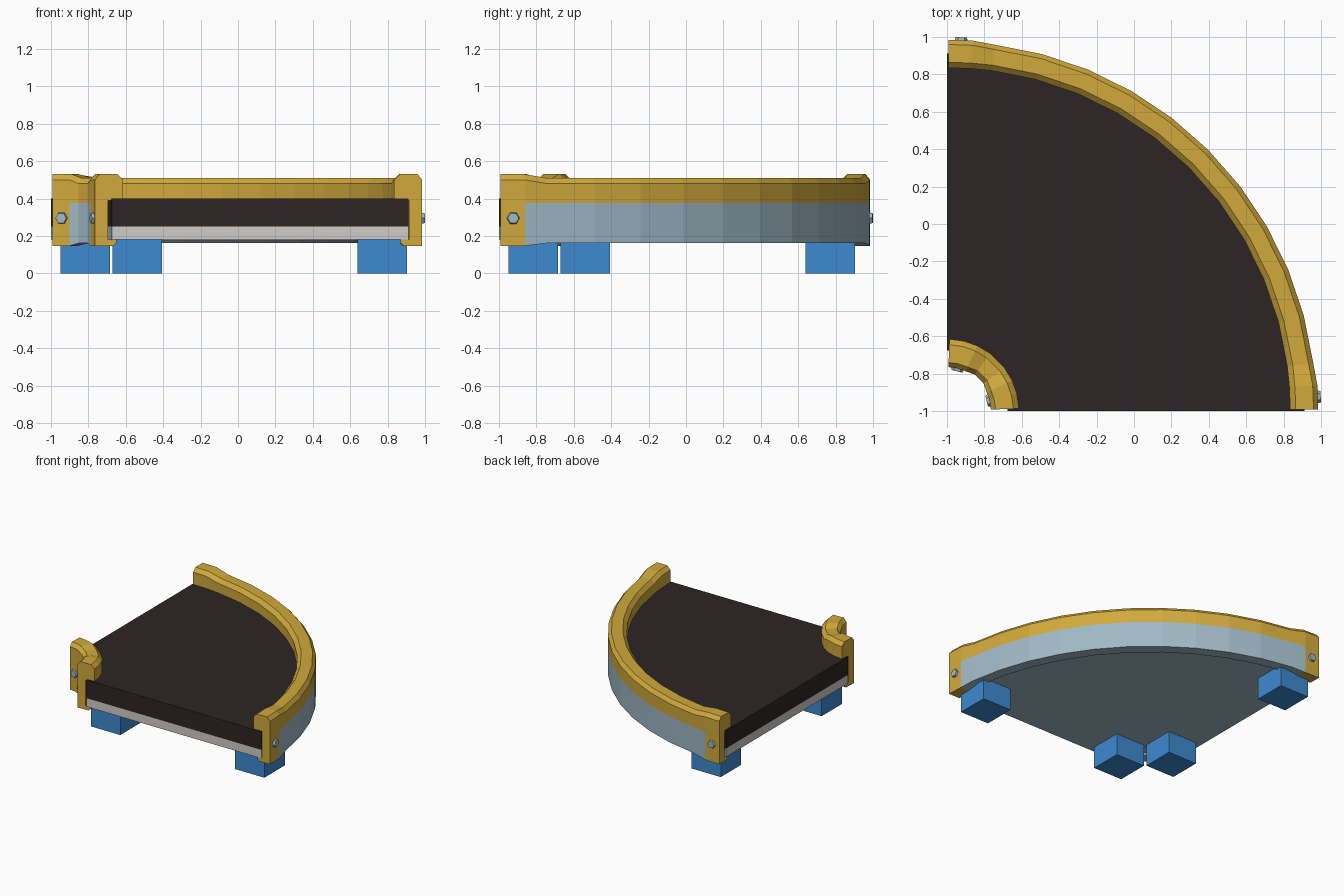
import bpy, bmesh, math
from mathutils import Matrix, Vector

if "Cube" in bpy.data.objects:
    bpy.data.objects.remove(bpy.data.objects["Cube"])


def material(name, rgb):
    m = bpy.data.materials.new(name)
    m.use_nodes = True
    m.diffuse_color = (*rgb, 1)
    m.node_tree.nodes["Principled BSDF"].inputs["Base Color"].default_value = (*rgb, 1)
    return m


YELLOW = material("yellow paint", (0.64, 0.40, 0.045))
STEEL = material("blue grey steel", (0.35, 0.485, 0.565))
RUBBER = material("dark rubber", (0.027, 0.018, 0.018))
PALE = material("pale grey", (0.63, 0.597, 0.578))
BLUE = material("blue paint", (0.048, 0.254, 0.63))

CENTRE = Vector((-1, -1, 0))  # pivot of the quarter turn


def polar(r, degrees, z):
    a = math.radians(degrees)
    return CENTRE + Vector((r * math.cos(a), r * math.sin(a), z))


def finish(name, bm, *mats):
    bmesh.ops.recalc_face_normals(bm, faces=bm.faces)
    mesh = bpy.data.meshes.new(name)
    bm.to_mesh(mesh)
    bm.free()
    for m in mats:
        mesh.materials.append(m)
    obj = bpy.data.objects.new(name, mesh)
    bpy.context.collection.objects.link(obj)
    return obj


def sweep(sections):
    """Skin a list of equal-length point loops and cap both ends."""
    bm = bmesh.new()
    loops = [[bm.verts.new(p) for p in s] for s in sections]
    n = len(loops[0])
    for a, b in zip(loops, loops[1:]):
        for i in range(n):
            j = (i + 1) % n
            bm.faces.new((a[i], a[j], b[j], b[i]))
    bm.faces.new(loops[0])
    bm.faces.new(loops[-1])
    return bm


def rail_profile(low):
    """C-shaped section as (depth towards the belt, height); low is 0 at the end blocks, 1 between."""
    top, bottom, back = 0.53 - 0.02 * low, 0.147 + 0.015 * low, 0.01 * low
    return [(back, bottom), (back, 0.375), (back, top - 0.03), (back + 0.025, top),
            (0.12, top), (0.15, top - 0.03), (0.15, 0.39), (0.07, 0.39),
            (0.07, 0.18), (0.115, 0.18), (0.115, bottom + 0.015), (0.1, bottom)]


def rail(name, radius, inward, angles, block):
    """Guard rail with raised yellow end blocks and a steel wall between them."""
    start = math.degrees(0.008 / radius)
    angles = [min(max(a, start), 90 - start) for a in angles]
    sections = []
    for a in angles:
        low = 0 if min(a, 90 - a) <= block + 0.01 else 1
        sections.append([polar(radius + inward * d, a, z) for d, z in rail_profile(low)])
    bm = sweep(sections)
    for f in bm.faces:
        c = f.calc_center_median() - CENTRE
        a = math.degrees(math.atan2(c.y, c.x))
        in_wall = block < a < 90 - block
        if in_wall and c.z < 0.375:
            f.material_index = 1
    finish(name, bm, YELLOW, STEEL)


STEP = 7.5
outer_angles = [0, 4] + [STEP * i for i in range(1, 12)] + [86, 90]
rail("outer_rail", 1.985, -1, outer_angles, 4)
rail("inner_rail", 0.235, 1, [0, 14, 25, 37, 53, 65, 76, 90], 25)


def sector(name, z0, z1, r0, r1, *mats):
    """Quarter-ring slab; the flat end faces take the last material."""
    angles = [STEP * i for i in range(13)]
    bm = sweep([[polar(r, a, z) for r, z in ((r0, z0), (r1, z0), (r1, z1), (r0, z1))]
                for a in angles])
    bm.faces.ensure_lookup_table()
    for f in bm.faces[-2:]:
        f.material_index = len(mats) - 1
    finish(name, bm, *mats)


# Belt and the tray beneath it
sector("belt", 0.25, 0.4, 0.325, 1.912, RUBBER)
sector("tray", 0.18, 0.25, 0.325, 1.912, STEEL, PALE)

# Square feet, mirrored across the diagonal of the turn
for label, along in (("outer", 0.772), ("inner", -0.538)):
    for side, (x, y) in (("front", (along, -0.817)), ("back", (-0.817, along))):
        bm = bmesh.new()
        bmesh.ops.create_cube(bm, size=1, matrix=Matrix.Translation((x, y, 0.09))
                              @ Matrix.Diagonal((0.265, 0.265, 0.18, 1)))
        finish(f"{label}_{side}_foot", bm, BLUE)

# Hexagonal bolts on the end blocks
for label, radius, sign, angle in (("outer", 1.987, 1, 2.2), ("inner", 0.232, -1, 14)):
    for side, a in (("front", angle), ("back", 90 - angle)):
        outward = (polar(1, a, 0) - CENTRE) * sign
        spin = outward.to_track_quat("Z", "Y").to_matrix().to_4x4()
        bm = bmesh.new()
        bmesh.ops.create_cone(bm, cap_ends=True, segments=6, radius1=0.037, radius2=0.03,
                              depth=0.026, matrix=Matrix.Rotation(math.pi / 6, 4, "Z"))
        # Turn a corner of the hexagon sideways
        bm.verts.ensure_lookup_table()
        tangent = Vector((0, 0, 1)).cross(outward)
        local = spin.to_3x3().inverted() @ tangent
        corner = bm.verts[0].co
        turn = math.atan2(local.y, local.x) - math.atan2(corner.y, corner.x)
        bm.transform(Matrix.Translation(polar(radius, a, 0.295)) @ spin
                     @ Matrix.Rotation(turn, 4, "Z"))
        finish(f"{label}_{side}_bolt", bm, STEEL)
